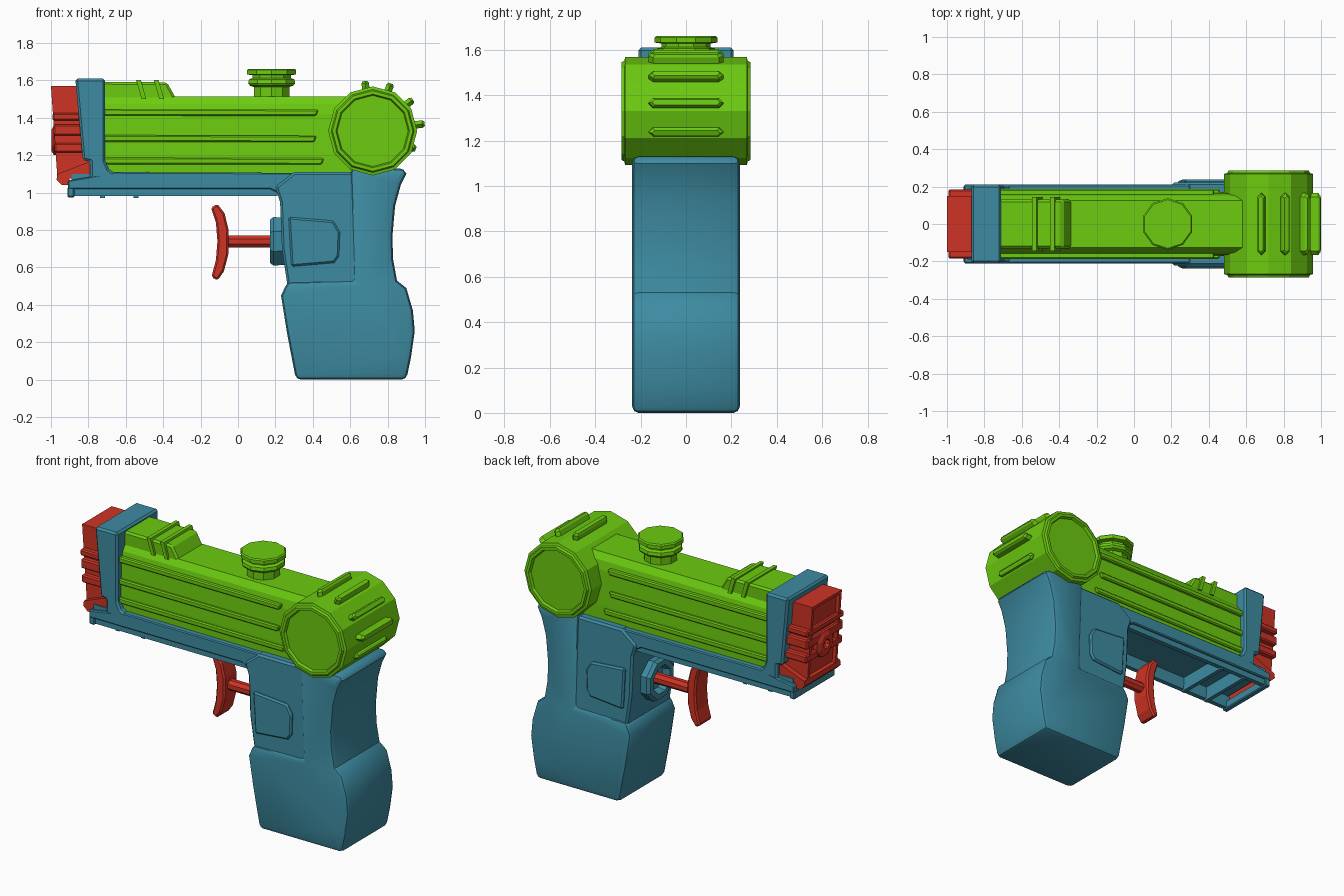
import bpy, bmesh, math
from mathutils import Vector

if "Cube" in bpy.data.objects:
    bpy.data.objects.remove(bpy.data.objects["Cube"])


def material(name, rgb):
    m = bpy.data.materials.new(name)
    m.diffuse_color = (*rgb, 1)
    m.use_nodes = True
    m.node_tree.nodes["Principled BSDF"].inputs["Base Color"].default_value = m.diffuse_color
    return m


GREEN = material("lime_green", (0.15, 0.60, 0.005))
BLUE = material("teal_blue", (0.047, 0.26, 0.36))
RED = material("red", (0.62, 0.033, 0.018))


def finish(name, bm, mat, bevel=0, segments=1, smooth=False):
    bmesh.ops.recalc_face_normals(bm, faces=bm.faces)
    if bevel:
        sharp = [e for e in bm.edges if e.calc_face_angle(0) > math.radians(50)]
        bmesh.ops.bevel(bm, geom=sharp, offset=bevel, segments=segments,
                        profile=0.5, affect='EDGES', clamp_overlap=True)
    me = bpy.data.meshes.new(name)
    bm.to_mesh(me)
    bm.free()
    me.materials.append(mat)
    ob = bpy.data.objects.new(name, me)
    bpy.context.collection.objects.link(ob)
    if smooth:
        bpy.ops.object.select_all(action='DESELECT')
        ob.select_set(True)
        bpy.context.view_layer.objects.active = ob
        bpy.ops.object.shade_smooth_by_angle(angle=math.radians(35))
    return ob


def prism(name, pts, y0, y1, mat, **kw):
    """Side profile (x, z) extruded along y."""
    bm = bmesh.new()
    f = bm.faces.new([bm.verts.new((x, y0, z)) for x, z in pts])
    ext = bmesh.ops.extrude_face_region(bm, geom=[f])["geom"]
    vs = [v for v in ext if isinstance(v, bmesh.types.BMVert)]
    bmesh.ops.translate(bm, verts=vs, vec=(0, y1 - y0, 0))
    return finish(name, bm, mat, **kw)


def box(name, x0, x1, y0, y1, z0, z1, mat, **kw):
    return prism(name, [(x0, z0), (x1, z0), (x1, z1), (x0, z1)], y0, y1, mat, **kw)


def lathe(name, profile, sides, axis, centre, mat, turn=0.0):
    """Revolve (radius, height) points round the x, y or z axis."""
    bm = bmesh.new()
    rings = []
    for r, h in profile:
        ring = []
        for i in range(sides):
            a = 2 * math.pi * (i + turn) / sides
            u, v = r * math.cos(a), r * math.sin(a)
            p = {'x': (h, u, v), 'y': (u, h, v), 'z': (u, v, h)}[axis]
            ring.append(bm.verts.new(Vector(p) + Vector(centre)))
        rings.append(ring)
    for a, b in zip(rings, rings[1:]):
        for i in range(sides):
            j = (i + 1) % sides
            bm.faces.new((a[i], a[j], b[j], b[i]))
    bm.faces.new(rings[0])
    bm.faces.new(rings[-1])
    return finish(name, bm, mat)


# Grip: rear column and bulging lower handle
prism("grip", [(0.60, 1.13), (0.62, 0.53), (0.265, 0.525), (0.23, 0.45), (0.262, 0.25),
               (0.31, 0.0), (0.90, 0.0), (0.925, 0.12), (0.945, 0.26), (0.935, 0.37),
               (0.90, 0.49), (0.85, 0.53), (0.83, 0.64), (0.825, 0.76), (0.84, 0.93),
               (0.87, 1.04), (0.90, 1.10), (0.89, 1.13)],
      -0.237, 0.237, BLUE, bevel=0.028, segments=2, smooth=True)
# Recessed upper panel of the grip
prism("grip_panel", [(0.20, 1.03), (0.225, 0.95), (0.235, 0.70), (0.265, 0.50), (0.66, 0.50),
                     (0.66, 1.11), (0.30, 1.11)], -0.222, 0.222, BLUE, bevel=0.012)
for s, side in ((-1, "front"), (1, "back")):
    prism("grip_plate_" + side,
          [(0.27, 0.87), (0.51, 0.85), (0.545, 0.79), (0.54, 0.66), (0.515, 0.625),
           (0.285, 0.605)], s * 0.20, s * 0.238, BLUE, bevel=0.01)

# Trigger guide: hollow octagon
lathe("trigger_guide", [(0.135, 0.28), (0.14, 0.19), (0.125, 0.17), (0.09, 0.17), (0.08, 0.22)],
      8, 'x', (0, 0, 0.74), BLUE, 0.5)

# Trigger and rod
prism("trigger", [(-0.145, 0.92), (-0.118, 0.84), (-0.11, 0.74), (-0.118, 0.64), (-0.142, 0.55),
                  (-0.11, 0.53), (-0.075, 0.58), (-0.052, 0.67), (-0.05, 0.80), (-0.072, 0.89),
                  (-0.11, 0.94)], -0.065, 0.065, RED, bevel=0.01)
lathe("trigger_rod", [(0.035, -0.07), (0.035, 0.26)], 8, 'x', (0, 0, 0.74), RED, 0.5)

# Lower rail: open trough with walls, lips and cross ribs
box("rail_ceiling", -0.89, 0.5, -0.19, 0.19, 1.065, 1.10, BLUE)
for s, side in ((-1, "front"), (1, "back")):
    prism("rail_wall_" + side,
          [(-0.91, 1.02), (-0.91, 1.065), (-0.79, 1.085), (-0.66, 1.11), (0.46, 1.105),
           (0.50, 1.08), (0.50, 1.0), (0.21, 1.0), (0.17, 1.02)],
          s * 0.165, s * 0.21, BLUE, bevel=0.006)
    box("rail_lip_" + side, -0.89, 0.21, s * 0.165, s * 0.195, 0.983, 1.03, BLUE)
box("rail_front_bar", -0.912, -0.875, -0.205, 0.205, 0.975, 1.03, BLUE, bevel=0.006)
for i, x in enumerate((-0.725, -0.545)):
    box(f"rail_cross_rib_{i}", x - 0.013, x + 0.013, -0.185, 0.185, 0.972, 1.005, BLUE)
    box(f"rail_rib_web_{i}", x - 0.008, x + 0.008, -0.17, 0.17, 1.0, 1.07, BLUE)

# Front collar with a filleted foot
prism("front_collar", [(-0.87, 1.61), (-0.71, 1.61), (-0.71, 1.17), (-0.69, 1.125), (-0.64, 1.09),
                       (-0.79, 1.07), (-0.79, 1.165), (-0.83, 1.175)],
      -0.21, 0.21, BLUE, bevel=0.012)

# Red muzzle block with a recessed front face
block = prism("muzzle_block", [(-1.0, 1.57), (-0.84, 1.57), (-0.78, 1.17), (-0.78, 1.085),
                               (-0.965, 1.07)], -0.15, 0.15, RED)
bm = bmesh.new()
bm.from_mesh(block.data)
face = min(bm.faces, key=lambda f: f.calc_center_median().x)
bmesh.ops.inset_region(bm, faces=[face], thickness=0.028, depth=0)
bmesh.ops.inset_region(bm, faces=[face], thickness=0.006, depth=-0.02)
bm.to_mesh(block.data)
bm.free()
for i, (z0, z1) in enumerate(((1.385, 1.425), (1.305, 1.365), (1.215, 1.265))):
    x = -0.965 - 0.06 * (z0 - 1.07)
    box(f"muzzle_rib_{i}", x - 0.008, -0.82, -0.185, 0.185, z0, z1, RED, bevel=0.008)
prism("muzzle_base", [(-0.97, 1.07), (-0.965, 1.10), (-0.785, 1.17), (-0.785, 1.09), (-0.90, 1.075),
                      (-0.90, 1.04), (-0.94, 1.04)], -0.182, 0.182, RED)
lathe("nozzle", [(0.085, -0.90), (0.085, -0.985), (0.06, -0.998), (0.03, -0.998), (0.025, -0.97)],
      8, 'x', (0, 0, 1.28), RED, 0.5)

# Green water tank: cross-section (y, z) swept along x
bm = bmesh.new()
half = [(0.172, 1.09), (0.172, 1.20), (0.163, 1.42), (0.152, 1.475), (0.125, 1.515)]
section = half + [(-y, z) for y, z in reversed(half)]
f = bm.faces.new([bm.verts.new((-0.73, y, z)) for y, z in section])
ext = bmesh.ops.extrude_face_region(bm, geom=[f])["geom"]
bmesh.ops.translate(bm, verts=[v for v in ext if isinstance(v, bmesh.types.BMVert)],
                    vec=(1.40, 0, 0))
finish("tank_body", bm, GREEN)
for i, (z, x1) in enumerate(((1.43, 0.43), (1.29, 0.42), (1.17, 0.46))):
    prism(f"tank_side_rib_{i}", [(-0.72, z + 0.018), (x1, z + 0.014), (x1 - 0.012, z - 0.02),
                                 (-0.72, z - 0.018)], -0.186, 0.186, GREEN, bevel=0.007)

# Raised top step and its slanted ribs
prism("top_step", [(-0.73, 1.48), (-0.73, 1.592), (-0.38, 1.59), (-0.335, 1.51), (-0.335, 1.48)],
      -0.13, 0.13, GREEN, bevel=0.012)
for x in (-0.545, -0.45):
    prism("top_step_rib", [(x, 1.603), (x + 0.025, 1.603), (x + 0.055, 1.50), (x + 0.03, 1.50)],
          -0.145, 0.145, GREEN)

# Filler cap
lathe("filler_cap", [(0.10, 1.49), (0.10, 1.565), (0.122, 1.572), (0.132, 1.585), (0.128, 1.605),
                     (0.108, 1.613), (0.108, 1.628), (0.138, 1.632), (0.138, 1.655),
                     (0.13, 1.662)], 10, 'z', (0.18, 0, 0), GREEN, 0.5)

# Rear drum with recessed ends
end = [(0.19, 0.268), (0.197, 0.285), (0.215, 0.285), (0.222, 0.272), (0.238, 0.268)]
lathe("rear_drum", [(r, -h) for r, h in end] + end[::-1], 12, 'y', (0.72, 0, 1.33), GREEN)

# Grip ribs round the drum
for i, (deg, top) in enumerate(((99, 0.27), (69, 0.272), (38, 0.272), (8, 0.28), (-23, 0.25))):
    a = math.radians(deg)
    rad = Vector((math.cos(a), 0, math.sin(a)))
    tan = Vector((-math.sin(a), 0, math.cos(a)))
    bm = bmesh.new()
    rings = []
    for w, length, r in ((0.02, 0.165, 0.21), (0.02, 0.165, top - 0.012), (0.013, 0.15, top)):
        outline = [(-w, -length + w), (0, -length), (w, -length + w),
                   (w, length - w), (0, length), (-w, length - w)]
        rings.append([bm.verts.new(Vector((0.72, y, 1.33)) + rad * r + tan * t)
                      for t, y in outline])
    for lo, hi in zip(rings, rings[1:]):
        for k in range(6):
            j = (k + 1) % 6
            bm.faces.new((lo[k], lo[j], hi[j], hi[k]))
    bm.faces.new(rings[0])
    bm.faces.new(rings[-1])
    finish(f"drum_rib_{i}", bm, GREEN)
